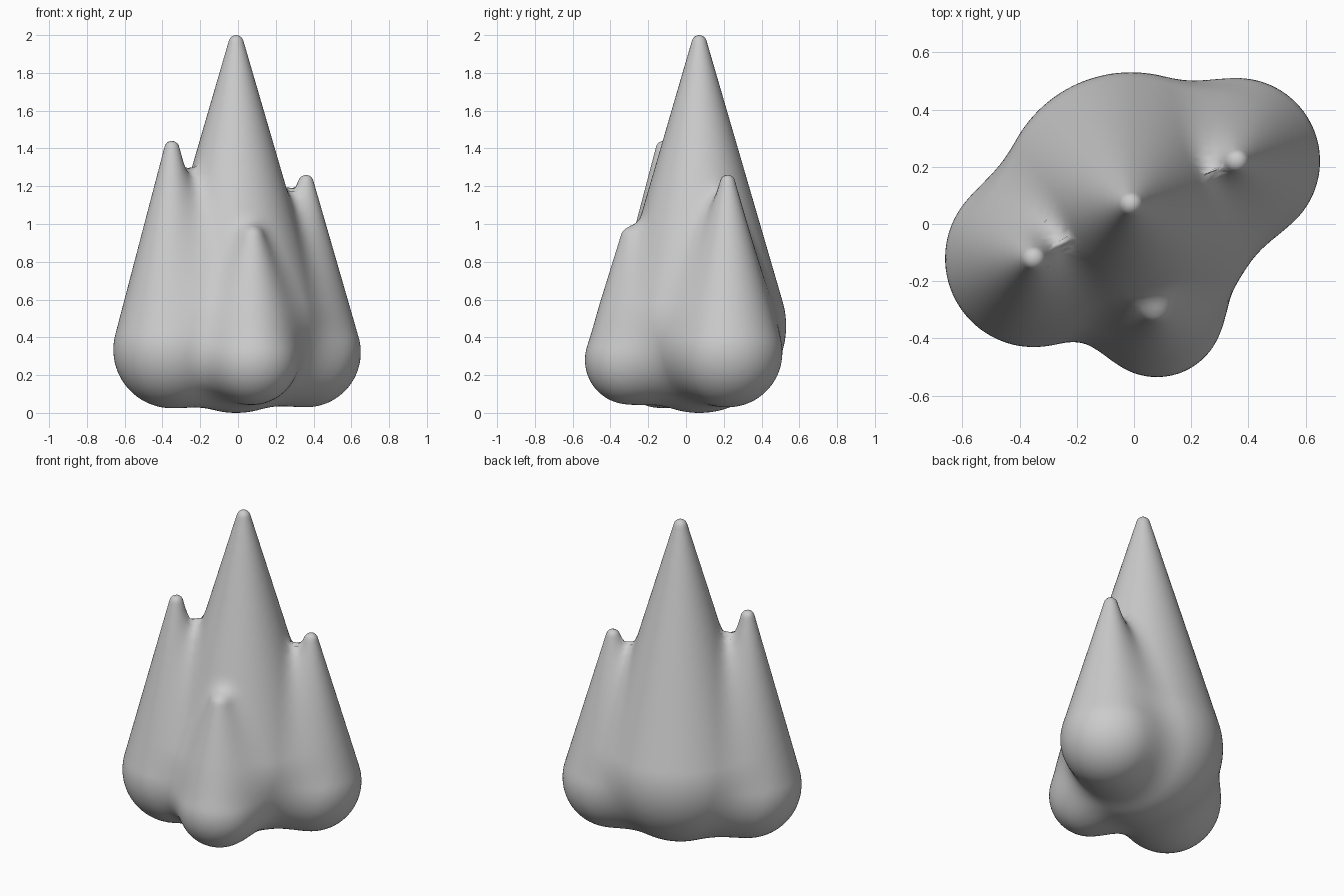
import bpy
import bmesh
from math import sqrt, hypot
from mathutils import Vector, Matrix

cube = bpy.data.objects.get("Cube")
if cube:
    bpy.data.objects.remove(cube, do_unlink=True)

# Each spire: x, y, bulb radius, bulb height, tip height
SPIRES = [
    (-0.01, 0.07, 0.46, 0.46, 1.96),   # main
    (-0.35, -0.12, 0.31, 0.335, 1.40),  # right side
    (0.36, 0.22, 0.29, 0.32, 1.22),    # left side
    (0.08, -0.30, 0.235, 0.28, 0.93),  # front
]
TIP = 0.04
BLEND = 0.13


def spire_distance(p, spire):
    """Signed distance to a bulb tapering to a small rounded tip."""
    x, y, r, low, high = spire
    side, up, h = hypot(p.x - x, p.y - y), p.z - low, high - low
    b = (r - TIP) / h
    a = sqrt(1 - b * b)
    along = a * up - b * side
    if along < 0:
        return hypot(side, up) - r
    if along > a * h:
        return hypot(side, up - h) - TIP
    return a * side + b * up - r


def field(p):
    """Soft union of all spires."""
    d = spire_distance(p, SPIRES[0])
    for spire in SPIRES[1:]:
        e = spire_distance(p, spire)
        overlap = max(BLEND - abs(d - e), 0)
        d = min(d, e) - overlap * overlap / (4 * BLEND)
    return d


def project(verts):
    """Slide vertices onto the soft union."""
    eps = 0.002
    axes = [Vector(row) * eps for row in Matrix.Identity(3)]
    for v in verts:
        for _ in range(3):
            d = field(v.co)
            grad = Vector([(field(v.co + s) - d) / eps for s in axes])
            step = grad * (d / max(grad.length_squared, 0.2))
            if step.length > 0.05:
                step.length = 0.05
            v.co -= step


# Rough body: slightly swollen hulls around each spire
bm = bmesh.new()
for x, y, r, low, high in SPIRES:
    part = bmesh.new()
    for radius, z in ((r, low), (TIP, high)):
        bmesh.ops.create_icosphere(part, subdivisions=3, radius=radius + 0.035,
                                   matrix=Matrix.Translation((x, y, z)))
    hull = bmesh.ops.convex_hull(part, input=part.verts)
    bmesh.ops.delete(part, geom=list({g for g in hull["geom_interior"]
                                      if isinstance(g, bmesh.types.BMVert)}),
                     context="VERTS")
    piece = bpy.data.meshes.new("hull_piece")
    part.to_mesh(piece)
    part.free()
    bm.from_mesh(piece)
    bpy.data.meshes.remove(piece)

mesh = bpy.data.meshes.new("spire_cluster")
bm.to_mesh(mesh)
bm.free()
cluster = bpy.data.objects.new("spire_cluster", mesh)
bpy.context.collection.objects.link(cluster)

# Fuse the spires into one skin
remesh = cluster.modifiers.new("fuse", "REMESH")
remesh.mode = "VOXEL"
remesh.voxel_size = 0.025
bpy.context.view_layer.objects.active = cluster
cluster.select_set(True)
bpy.ops.object.modifier_apply(modifier=remesh.name)

# Relax and settle the skin on the soft union
bm = bmesh.new()
bm.from_mesh(cluster.data)
for _ in range(3):
    project(bm.verts)
    bmesh.ops.smooth_vert(bm, verts=bm.verts, factor=0.5,
                          use_axis_x=True, use_axis_y=True, use_axis_z=True)
project(bm.verts)
bm.to_mesh(cluster.data)
bm.free()

# Plain grey finish
grey = bpy.data.materials.new("light_grey")
grey.use_nodes = True
color = (0.6, 0.6, 0.6, 1)
grey.diffuse_color = color
grey.node_tree.nodes["Principled BSDF"].inputs["Base Color"].default_value = color
cluster.data.materials.clear()
cluster.data.materials.append(grey)
cluster.data.shade_smooth()
